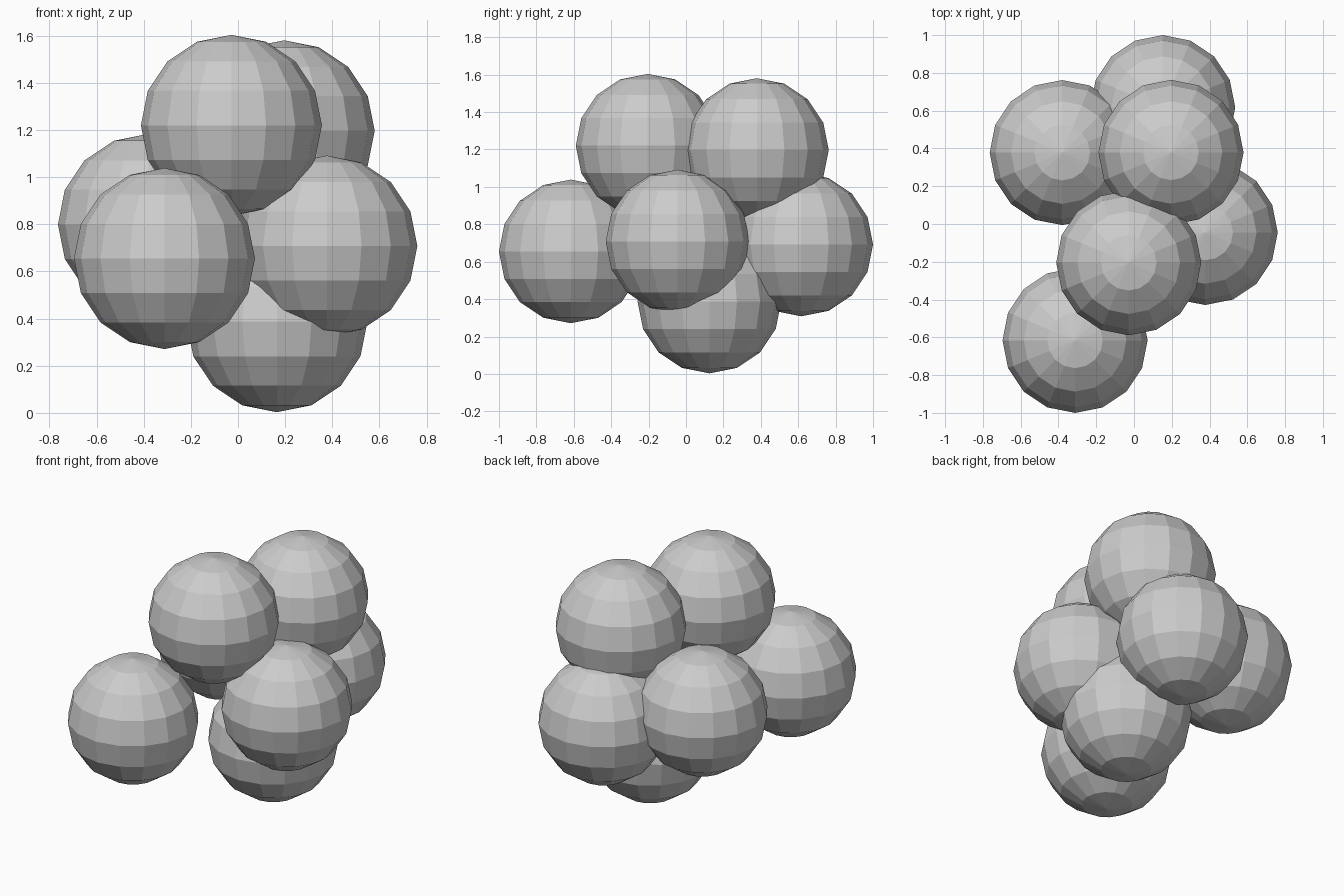
import bpy

if "Cube" in bpy.data.objects:
    bpy.data.objects.remove(bpy.data.objects["Cube"])

RADIUS = 0.384

# One low-poly ball per cluster position
BALLS = {
    "ball_bottom": (0.165, 0.125, 0.387),
    "ball_front_left": (-0.312, -0.616, 0.655),
    "ball_right": (0.377, -0.045, 0.708),
    "ball_back": (0.152, 0.616, 0.692),
    "ball_left": (-0.38, 0.378, 0.80),
    "ball_top_front": (-0.028, -0.205, 1.22),
    "ball_top_back": (0.196, 0.379, 1.197),
}


def add_ball(name, location):
    bpy.ops.mesh.primitive_uv_sphere_add(
        segments=16, ring_count=8, radius=RADIUS, location=location)
    ball = bpy.context.object
    ball.name = name
    bpy.ops.object.shade_flat()


for name, location in BALLS.items():
    add_ball(name, location)
